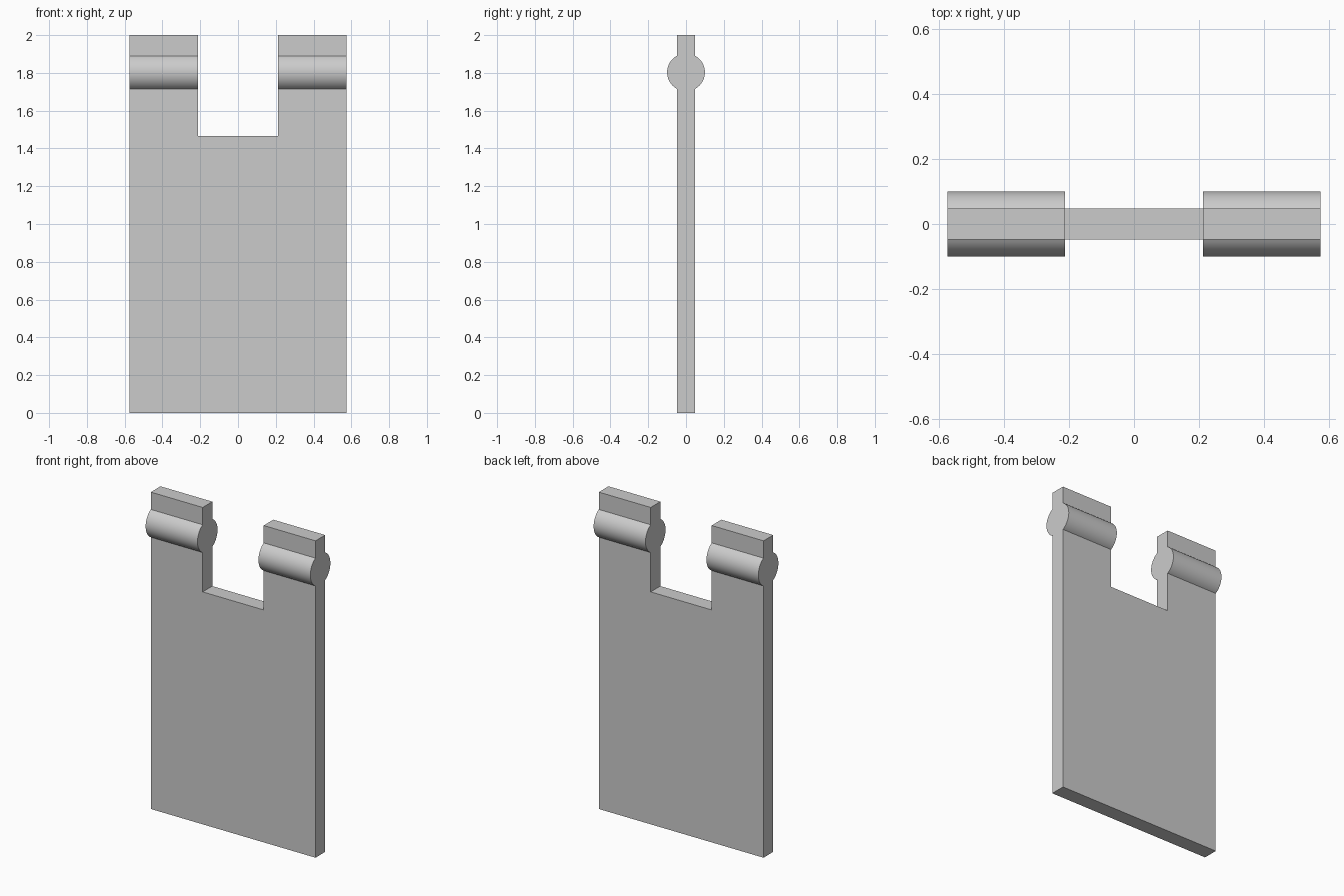
import bpy, bmesh, math

if "Cube" in bpy.data.objects:
    bpy.data.objects.remove(bpy.data.objects["Cube"])

HALF_W, HALF_T, HEIGHT = 0.575, 0.048, 2.0
BAR_R, BAR_Z = 0.1, 1.803
NOTCH_HALF, NOTCH_Z = 0.213, 1.467
ARC_STEPS = 24


def extrude_profile(name, points, half_width):
    """Extrude a (y, z) outline symmetrically along x."""
    bm = bmesh.new()
    face = bm.faces.new([bm.verts.new((-half_width, y, z)) for y, z in points])
    geom = bmesh.ops.extrude_face_region(bm, geom=[face])["geom"]
    verts = [g for g in geom if isinstance(g, bmesh.types.BMVert)]
    bmesh.ops.translate(bm, verts=verts, vec=(2 * half_width, 0, 0))
    bmesh.ops.recalc_face_normals(bm, faces=bm.faces)
    mesh = bpy.data.meshes.new(name)
    bm.to_mesh(mesh)
    bm.free()
    obj = bpy.data.objects.new(name, mesh)
    bpy.context.collection.objects.link(obj)
    return obj


# Side outline: thin plate with a round bulge near the top
limit = math.acos(HALF_T / BAR_R)
arc = [-limit + 2 * limit * i / ARC_STEPS for i in range(ARC_STEPS + 1)]
right = [(HALF_T, 0)]
right += [(BAR_R * math.cos(a), BAR_Z + BAR_R * math.sin(a)) for a in arc]
right += [(HALF_T, HEIGHT)]
left = [(-y, z) for y, z in reversed(right)]
plate = extrude_profile("notched_hinge_plate", right + left, HALF_W)

# Notch between the two upper tabs
cutter = extrude_profile(
    "notch_cutter",
    [(-0.3, NOTCH_Z), (0.3, NOTCH_Z), (0.3, 2.3), (-0.3, 2.3)], NOTCH_HALF)
cutter.hide_render = True
mod = plate.modifiers.new("notch", 'BOOLEAN')
mod.operation = 'DIFFERENCE'
mod.solver = 'EXACT'
mod.object = cutter

# Apply the cut, then smooth the round bars only
bpy.ops.object.select_all(action='DESELECT')
plate.select_set(True)
bpy.context.view_layer.objects.active = plate
bpy.ops.object.modifier_apply(modifier=mod.name)
bpy.data.objects.remove(cutter)
bpy.ops.object.shade_smooth_by_angle(angle=math.radians(30))
